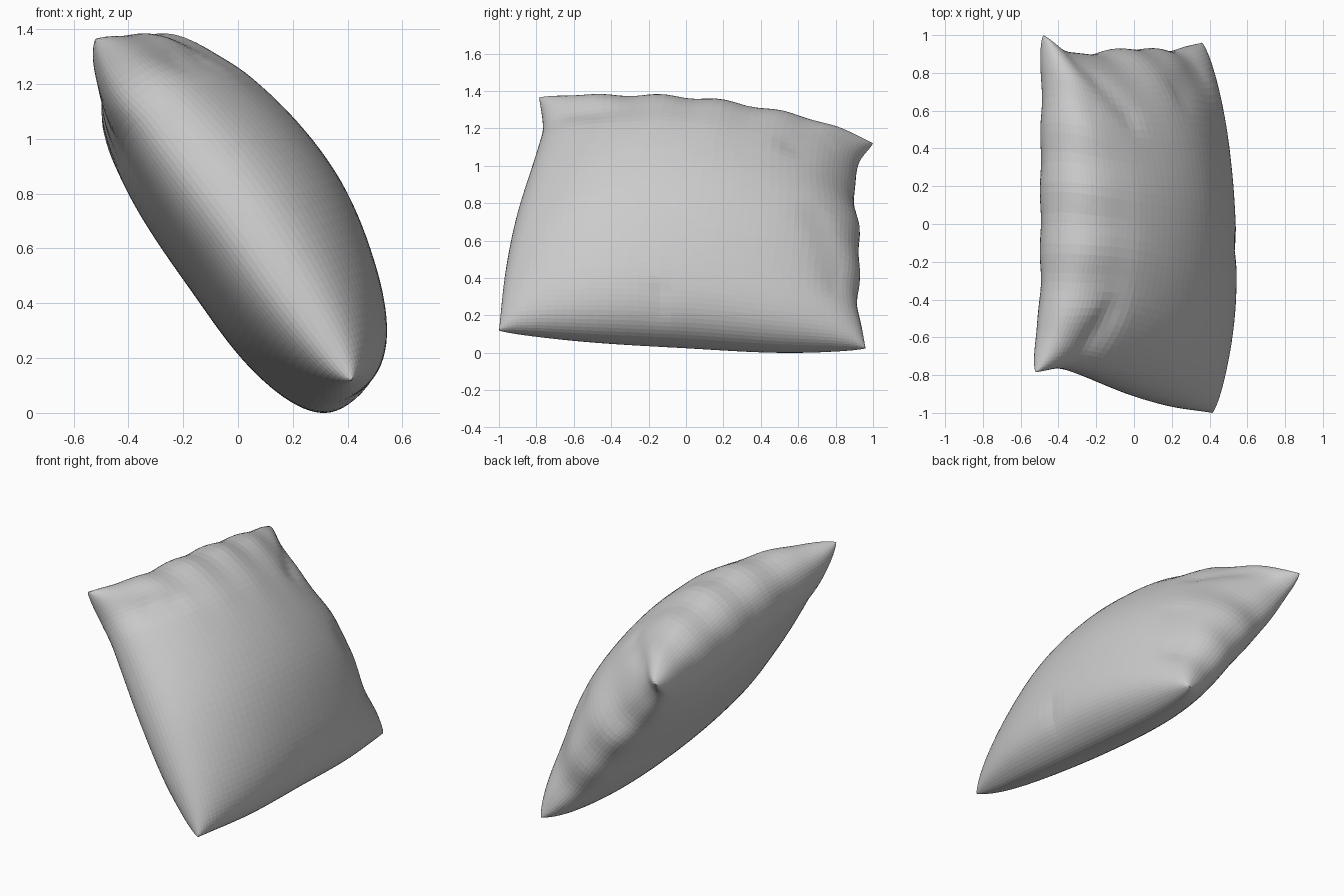
import bpy, bmesh, math
from mathutils import Vector

if "Cube" in bpy.data.objects:
    bpy.data.objects.remove(bpy.data.objects["Cube"], do_unlink=True)

N = 52
NORMAL = Vector((0.82, 0, 0.57))
UPPER, LOWER, EDGE = 0.32, 0.268, 0.04

# Corners of the seam
front_low = Vector((0.415, -1.0, 0.12))
front_high = Vector((-0.52, -0.785, 1.365))
back_high = Vector((-0.48, 1.0, 1.12))
back_low = Vector((0.36, 0.96, 0.025))

# Points between the corners along each seam edge
front_edge = [front_low, (0.2, -0.965, 0.43), (0, -0.905, 0.72), (-0.29, -0.79, 1.09),
              (-0.4, -0.765, 1.2), front_high]
back_edge = [back_low, (0.2, 0.92, 0.25), (0, 0.93, 0.55), (-0.29, 0.9, 0.88),
             (-0.41, 0.93, 1.03), back_high]
low_edge = [front_low, (0.44, -0.5, 0.085), (0.425, 0, 0.06), (0.4, 0.5, 0.03), back_low]
high_edge = [front_high, (-0.43, -0.4, 1.345), (-0.405, 0, 1.325), (-0.405, 0.35, 1.28),
             (-0.425, 0.75, 1.2), back_high]


def along(points, t):
    """Smooth curve through points, measured by chord length."""
    p = [Vector(q) for q in points]
    marks = [0]
    for a, b in zip(p, p[1:]):
        marks.append(marks[-1] + (b - a).length)
    d = t * marks[-1]
    i = 0
    while i < len(p) - 2 and d > marks[i + 1]:
        i += 1
    span = marks[i + 1] - marks[i]
    f = (d - marks[i]) / span

    def slope(k):
        a, b = max(k - 1, 0), min(k + 1, len(p) - 1)
        return (p[b] - p[a]) * (span / (marks[b] - marks[a]))

    ease = f * f * (3 - 2 * f)
    return (p[i].lerp(p[i + 1], ease) + slope(i) * (f * (1 - f) ** 2)
            - slope(i + 1) * (f * f * (1 - f)))


def middle(u, v):
    """Sheet stretched between the four seam edges."""
    s, t = (u + 1) / 2, (v + 1) / 2
    sides = along(front_edge, t) * (1 - s) + along(back_edge, t) * s
    ends = along(low_edge, s) * (1 - t) + along(high_edge, s) * t
    flat = (front_low * (1 - s) + back_low * s) * (1 - t) + (front_high * (1 - s) + back_high * s) * t
    p = sides + ends - flat
    # Gathered fabric along the top and back seams
    p.z += 0.007 * math.sin(u * 17) * t ** 6 * (1 - u * u)
    p.y += 0.008 * math.sin(v * 13) * s ** 6 * (1 - v * v)
    return p


# Soft folds on the upper sheet: start, end, width, depth
folds = [((-0.95, 0.8), (-0.65, 0.7), 0.09, 0.018),
         ((0.95, 0.85), (0.6, 0.55), 0.09, 0.018),
         ((0.9, -0.6), (0.75, -0.1), 0.1, 0.014),
         ((-0.12, -1.0), (-0.12, -0.8), 0.06, 0.012)]


def crease(u, v):
    depth = 0
    q = Vector((u, v))
    for start, end, width, deep in folds:
        a, b = Vector(start), Vector(end)
        f = max(0, min(1, (q - a).dot(b - a) / (b - a).length_squared))
        depth += deep * math.exp(-((q - a.lerp(b, f)).length / width) ** 2)
    return depth


def lift(u, v, side):
    """Height of the cloth above or below the seam sheet, with full edges."""
    dome = (1 - u * u) * (1 - v * v)
    edge = EDGE * ((1 - u ** 12) * (1 - v ** 12)) ** 0.4
    ripple = 0.008 * math.sin(u * 17) * max(0, v) ** 4
    if side > 0:
        return UPPER * dome ** 0.48 + edge + (ripple - crease(u, v)) * min(1, dome * 6)
    return LOWER * dome ** 0.48 + edge + ripple * min(1, dome * 6)


# Cushion: two puffed sheets sharing the seam
bm = bmesh.new()
sheets = {1: {}, -1: {}}
for i in range(N + 1):
    for j in range(N + 1):
        u, v = (math.sin(math.pi * (k / N - 0.5)) for k in (i, j))
        base = middle(u, v)
        if i in (0, N) or j in (0, N):
            sheets[1][i, j] = sheets[-1][i, j] = bm.verts.new(base)
        else:
            for side in sheets:
                sheets[side][i, j] = bm.verts.new(base + NORMAL * side * lift(u, v, side))
for sheet in sheets.values():
    for i in range(N):
        for j in range(N):
            bm.faces.new([sheet[k] for k in ((i, j), (i + 1, j), (i + 1, j + 1), (i, j + 1))])
bmesh.ops.recalc_face_normals(bm, faces=bm.faces)
bmesh.ops.translate(bm, verts=bm.verts, vec=(0, 0, -min(v.co.z for v in bm.verts)))
mesh = bpy.data.meshes.new("cushion")
bm.to_mesh(mesh)
bm.free()
cushion = bpy.data.objects.new("cushion", mesh)
bpy.context.collection.objects.link(cushion)

# Plain grey cloth
cloth = bpy.data.materials.new("grey cloth")
cloth.use_nodes = True
grey = (0.6, 0.6, 0.6, 1)
cloth.diffuse_color = grey
cloth.node_tree.nodes["Principled BSDF"].inputs["Base Color"].default_value = grey
mesh.materials.append(cloth)
